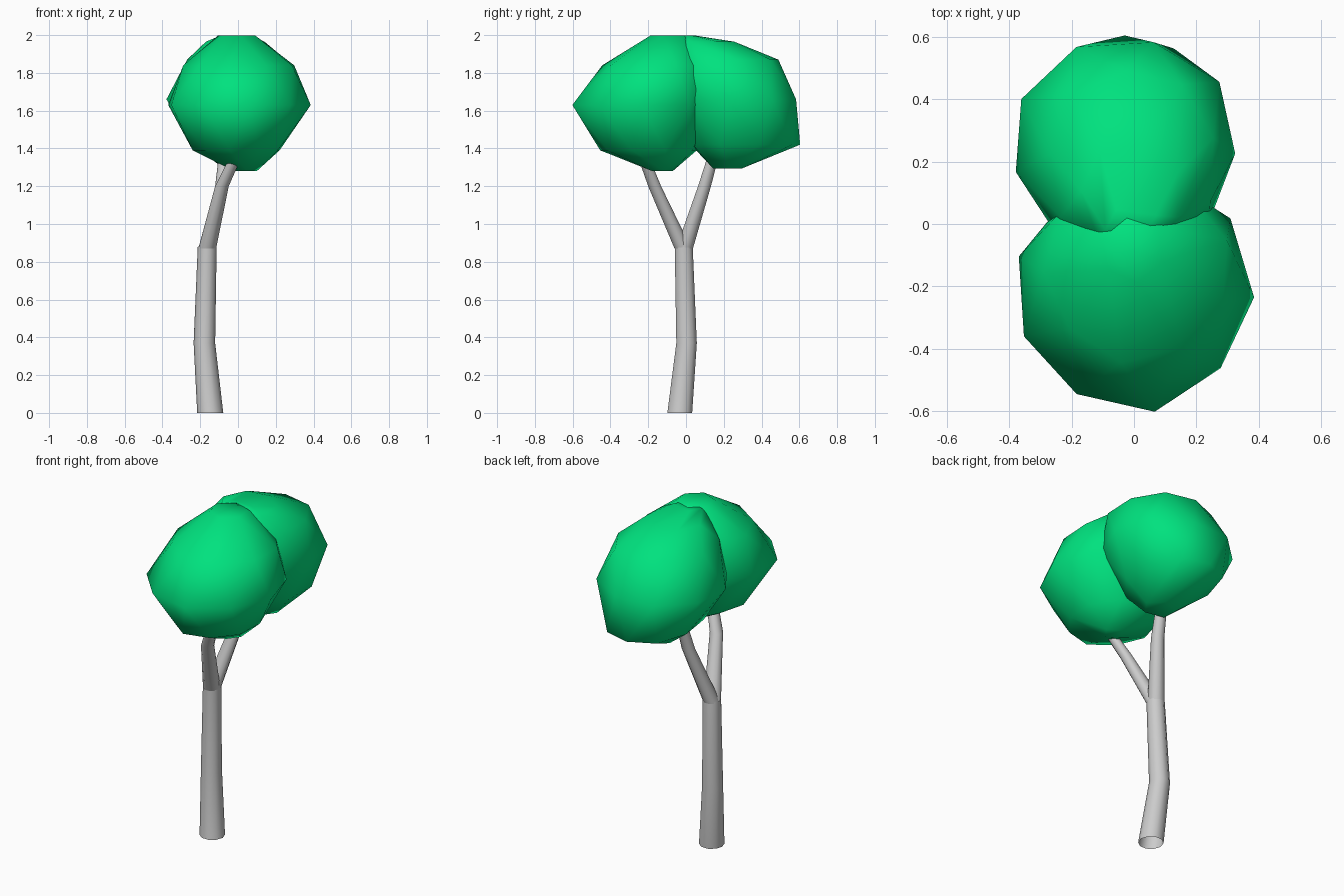
import bpy, bmesh, math

if "Cube" in bpy.data.objects:
    bpy.data.objects.remove(bpy.data.objects["Cube"])

green = bpy.data.materials.new("leaf_green")
green.diffuse_color = (0.0, 0.76, 0.21, 1)
green.use_nodes = True
green.node_tree.nodes["Principled BSDF"].inputs["Base Color"].default_value = green.diffuse_color


def finish(bm, name, mat=None, angle=60):
    bmesh.ops.recalc_face_normals(bm, faces=bm.faces[:])
    me = bpy.data.meshes.new(name)
    bm.to_mesh(me)
    bm.free()
    ob = bpy.data.objects.new(name, me)
    bpy.context.collection.objects.link(ob)
    if mat:
        me.materials.append(mat)
    bpy.ops.object.select_all(action='DESELECT')
    ob.select_set(True)
    bpy.context.view_layer.objects.active = ob
    bpy.ops.object.shade_smooth_by_angle(angle=math.radians(angle))
    return ob


def tube(name, path, sides=10):
    """Loft level circles through (x, y, z, radius) stations, ends open."""
    bm = bmesh.new()
    rings = []
    for x, y, z, r in path:
        rings.append([bm.verts.new((x + r * math.cos(2 * math.pi * i / sides),
                                    y + r * math.sin(2 * math.pi * i / sides), z))
                      for i in range(sides)])
    for a, b in zip(rings, rings[1:]):
        for i in range(sides):
            j = (i + 1) % sides
            bm.faces.new((a[i], a[j], b[j], b[i]))
    return finish(bm, name)


def leaf_clump(name, sections, phase, front_square, back_square):
    """Convex hull round level ovals: (z, x min, x max, y min, y max, sides).
    The square factors swell or pinch the diagonals of the two halves."""
    bm = bmesh.new()
    for k, (z, x0, x1, y0, y1, n) in enumerate(sections):
        for i in range(n):
            # every other oval is turned half a step for triangular facets
            a = math.radians(phase) + 2 * math.pi * (i + 0.5 * (k % 2 == 1)) / n
            q = back_square if math.sin(a) > 0 else front_square
            s = 1 + q * math.sin(2 * a) ** 2
            bm.verts.new(((x0 + x1) / 2 + s * (x1 - x0) / 2 * math.cos(a),
                          (y0 + y1) / 2 + s * (y1 - y0) / 2 * math.sin(a), z))
    bmesh.ops.convex_hull(bm, input=bm.verts[:])
    loose = [v for v in bm.verts if not v.link_faces]
    bmesh.ops.delete(bm, geom=loose, context='VERTS')
    return finish(bm, name, green)


# Bent trunk
tube("trunk", [(-0.147, -0.033, 0, 0.069), (-0.178, 0.003, 0.37, 0.057),
               (-0.163, -0.012, 0.88, 0.050)])

# Forked branches
tube("front_branch", [(-0.163, -0.016, 0.87, 0.047), (-0.085, -0.166, 1.2, 0.036),
                      (0.0, -0.235, 1.38, 0.03)])
tube("back_branch", [(-0.163, -0.008, 0.87, 0.047), (-0.085, 0.098, 1.2, 0.036),
                     (-0.07, 0.15, 1.38, 0.03)])

# Two overlapping leaf clumps
leaf_clump("front_leaves", [
    (1.28, -0.02, 0.10, -0.18, -0.07, 4),
    (1.39, -0.24, 0.23, -0.46, 0.06, 9),
    (1.63, -0.385, 0.385, -0.61, 0.14, 9),
    (1.84, -0.29, 0.31, -0.45, 0.14, 9),
    (1.998, -0.11, 0.10, -0.19, 0.02, 6)], -80, -0.06, 0.05)
leaf_clump("back_leaves", [
    (1.295, -0.09, 0.10, 0.14, 0.30, 5),
    (1.42, -0.24, 0.22, 0.02, 0.605, 9),
    (1.66, -0.385, 0.325, -0.08, 0.59, 9),
    (1.87, -0.27, 0.26, -0.09, 0.49, 9),
    (1.965, -0.17, 0.15, -0.06, 0.26, 7),
    (1.998, -0.10, 0.08, -0.04, 0.05, 4)], 75, 0.07, 0.05)
